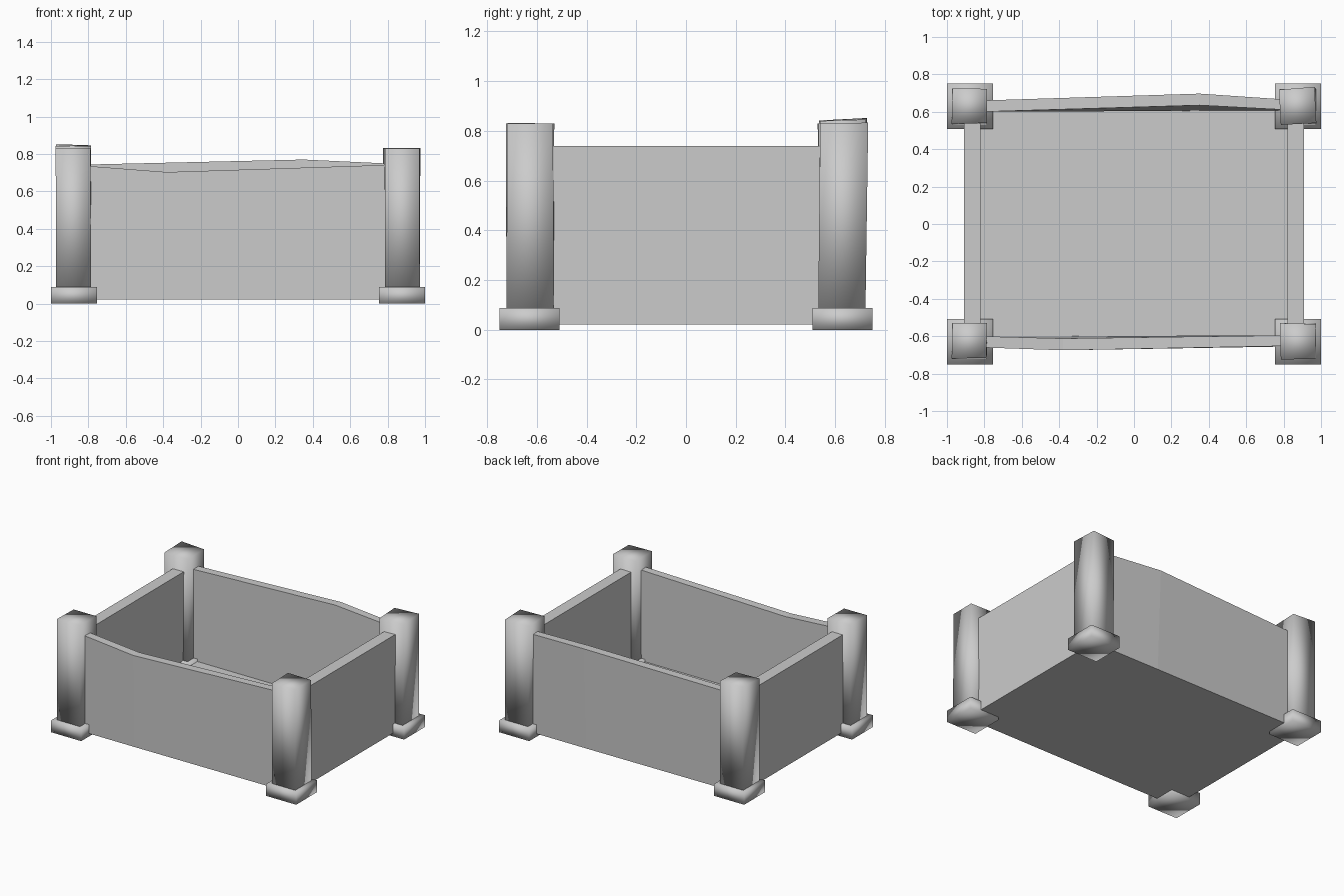
import bpy

if "Cube" in bpy.data.objects:
    bpy.data.objects.remove(bpy.data.objects["Cube"])


def make(name, verts, faces, smooth=False):
    mesh = bpy.data.meshes.new(name)
    mesh.from_pydata(verts, [], faces)
    for p in mesh.polygons:
        p.use_smooth = smooth
    obj = bpy.data.objects.new(name, mesh)
    bpy.context.collection.objects.link(obj)
    return obj


def loft(name, rings, smooth=False):
    """Skin a list of four-cornered rings and cap both ends."""
    verts = [v for r in rings for v in r]
    faces = [(0, 3, 2, 1)]
    for i in range(len(rings) - 1):
        a, b = 4 * i, 4 * i + 4
        faces += [(a + k, a + (k + 1) % 4, b + (k + 1) % 4, b + k) for k in range(4)]
    n = len(verts) - 4
    faces.append((n, n + 1, n + 2, n + 3))
    return make(name, verts, faces, smooth)


def rect(x0, x1, y0, y1, z):
    return [(x0, y0, z), (x1, y0, z), (x1, y1, z), (x0, y1, z)]


def box(name, x0, x1, y0, y1, z0, z1, smooth=False):
    return loft(name, [rect(x0, x1, y0, y1, z0), rect(x0, x1, y0, y1, z1)], smooth)


# Floor
box("floor", -0.86, 0.86, -0.64, 0.64, 0.022, 0.07)

# Straight side panels
for side, s in (("left", -1), ("right", 1)):
    xa, xb = sorted((s * 0.82, s * 0.908))
    box(side + "_panel", xa, xb, -0.56, 0.56, 0.022, 0.74)


# Front and back panels, bent along the top edge
def bent_panel(name, stations):
    # station: x, bottom y0, bottom y1, top y0, top y1, top z
    loft(name, [[(x, b0, 0.022), (x, t0, z), (x, t1, z), (x, b1, 0.022)][::-1]
                for x, b0, b1, t0, t1, z in stations])


bent_panel("front_panel", [
    (-0.82, -0.66, -0.60, -0.66, -0.60, 0.737),
    (-0.38, -0.66, -0.60, -0.675, -0.612, 0.703),
    (0.82, -0.655, -0.60, -0.652, -0.595, 0.742)])
bent_panel("back_panel", [
    (-0.82, 0.605, 0.66, 0.60, 0.66, 0.743),
    (0.35, 0.605, 0.665, 0.635, 0.697, 0.77),
    (0.82, 0.605, 0.665, 0.61, 0.665, 0.748)])

# Corner posts with slightly uneven tops, each on a square foot
tops = {
    ("left", "front"): [(-0.975, -0.72, 0.83), (-0.79, -0.715, 0.832),
                        (-0.785, -0.53, 0.83), (-0.97, -0.53, 0.83)],
    ("right", "front"): [(0.785, -0.725, 0.83), (0.97, -0.72, 0.83),
                         (0.972, -0.535, 0.83), (0.78, -0.53, 0.83)],
    ("left", "back"): [(-0.975, 0.535, 0.842), (-0.785, 0.54, 0.84),
                       (-0.785, 0.722, 0.846), (-0.97, 0.728, 0.852)],
    ("right", "back"): [(0.785, 0.53, 0.83), (0.975, 0.54, 0.832),
                        (0.965, 0.733, 0.833), (0.775, 0.718, 0.832)],
}
for (side, end), top in tops.items():
    sx = 1 if side == "right" else -1
    sy = 1 if end == "back" else -1
    x0, x1 = sorted((sx * 0.785, sx * 0.972))
    y0, y1 = sorted((sy * 0.532, sy * 0.722))
    loft(f"{end}_{side}_post", [rect(x0, x1, y0, y1, 0.08), top], True)
    x0, x1 = sorted((sx * 0.755, sx))
    y0, y1 = sorted((sy * 0.508, sy * 0.75))
    box(f"{end}_{side}_foot", x0, x1, y0, y1, 0, 0.088, True)

# Make all face directions point outward
import bmesh
for obj in bpy.data.objects:
    bm = bmesh.new()
    bm.from_mesh(obj.data)
    bmesh.ops.recalc_face_normals(bm, faces=bm.faces)
    bm.to_mesh(obj.data)
    bm.free()
